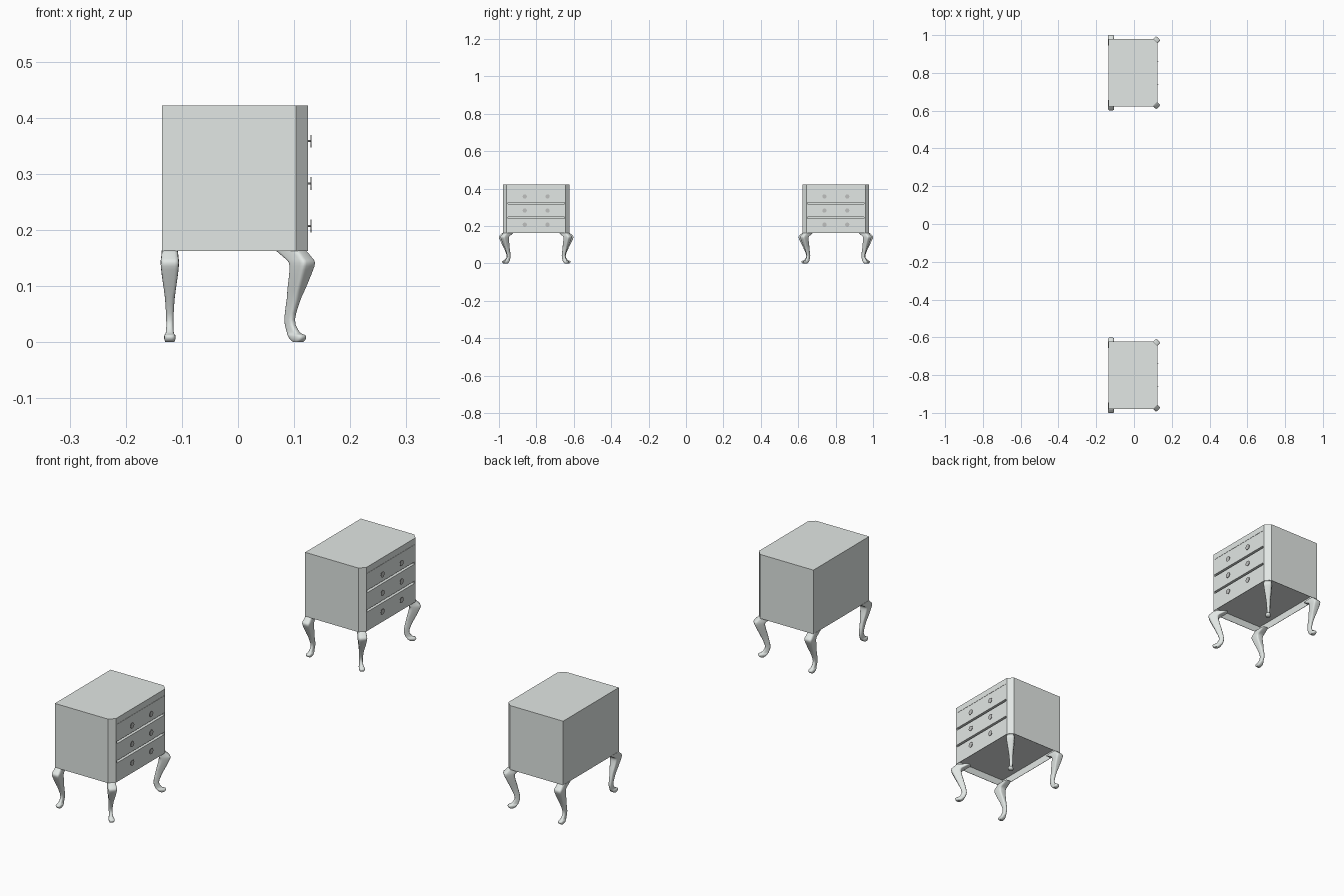
import bpy, bmesh, math
from mathutils import Matrix, Vector

if "Cube" in bpy.data.objects:
    bpy.data.objects.remove(bpy.data.objects["Cube"])


def material(name, colour):
    m = bpy.data.materials.new(name)
    m.diffuse_color = (*colour, 1)
    m.use_nodes = True
    m.node_tree.nodes["Principled BSDF"].inputs["Base Color"].default_value = m.diffuse_color
    return m


grey = material("pale grey paint", (0.76, 0.80, 0.78))
metal = material("mid grey metal", (0.52, 0.53, 0.52))

XB, XF, HW, CH = -0.135, 0.1245, 0.1785, 0.021   # back, front, half width, corner chamfer
ZB, ZT = 0.162, 0.4215
GAP = 0.152                                      # half length of the drawer gaps


def finish(bm, name, mat, smooth=False):
    bmesh.ops.recalc_face_normals(bm, faces=bm.faces)
    me = bpy.data.meshes.new(name)
    bm.to_mesh(me)
    bm.free()
    me.materials.append(mat)
    ob = bpy.data.objects.new(name, me)
    bpy.context.collection.objects.link(ob)
    if smooth:
        bpy.ops.object.select_all(action='DESELECT')
        ob.select_set(True)
        bpy.context.view_layer.objects.active = ob
        bpy.ops.object.shade_smooth_by_angle(angle=math.radians(45))
    return ob


def loft(bm, rings):
    vs = [[bm.verts.new(p) for p in r] for r in rings]
    n = len(vs[0])
    for a, b in zip(vs, vs[1:]):
        for i in range(n):
            j = (i + 1) % n
            bm.faces.new((a[i], a[j], b[j], b[i]))
    bm.faces.new(vs[0][::-1])
    bm.faces.new(vs[-1])


# Cabinet: chamfered prism in bands, drawer gaps pushed in, hollow underside
def cabinet(name, cy):
    bm = bmesh.new()
    foot = [(XB, -HW), (XF - CH, -HW), (XF, -HW + CH), (XF, -GAP),
            (XF, GAP), (XF, HW - CH), (XF - CH, HW), (XB, HW)]
    levels = (ZB, 0.239, 0.2485, 0.317, 0.3265, 0.3955, 0.3968, ZT)
    loft(bm, [[(x, y + cy, z) for x, y in foot] for z in levels])
    bmesh.ops.recalc_face_normals(bm, faces=bm.faces)
    front = [f for f in bm.faces if f.normal.x > 0.9
             and abs(f.calc_center_median().y - cy) < 0.01
             and max(v.co.z for v in f.verts) - min(v.co.z for v in f.verts) < 0.02]
    gaps = [f for f in front if f.calc_center_median().z < 0.35]
    hairline = [f for f in front if f.calc_center_median().z > 0.35]
    bmesh.ops.inset_individual(bm, faces=gaps, thickness=0.0001, depth=-0.013)
    bmesh.ops.inset_individual(bm, faces=hairline, thickness=0.0001, depth=-0.001)
    under = [f for f in bm.faces if f.normal.z < -0.9 and f.calc_center_median().z < ZB + 0.001]
    bmesh.ops.inset_region(bm, faces=under, thickness=0.002, depth=0)
    bmesh.ops.inset_region(bm, faces=under, thickness=0.0001, depth=-0.03)
    bmesh.ops.dissolve_limit(bm, angle_limit=0.001, verts=bm.verts, edges=bm.edges)
    return finish(bm, name, grey)


# Cabriole leg stations: height, inner reach, outer reach, half width
LEG = [(0.000, -0.017, -0.002, 0.008), (0.005, -0.025, 0.004, 0.010),
       (0.012, -0.031, 0.004, 0.010), (0.018, -0.035, -0.009, 0.007),
       (0.040, -0.041, -0.021, 0.0065), (0.080, -0.033, -0.006, 0.009),
       (0.120, -0.022, 0.013, 0.0145), (0.141, -0.021, 0.021, 0.0165),
       (0.152, -0.037, 0.013, 0.0155), (0.163, -0.056, 0.001, 0.0145)]


def spline(rows, steps):
    rows = [Vector(r) for r in rows]
    out = []
    for i in range(len(rows) - 1):
        p0, p1, p2, p3 = rows[max(i - 1, 0)], rows[i], rows[i + 1], rows[min(i + 2, len(rows) - 1)]
        for s in range(steps):
            t = s / steps
            out.append(0.5 * (2 * p1 + (p2 - p0) * t + (2 * p0 - 5 * p1 + 4 * p2 - p3) * t * t
                              + (3 * p1 - p0 - 3 * p2 + p3) * t ** 3))
    return out + [rows[-1]]


def leg(name, x, y, angle):
    bm = bmesh.new()
    place = Matrix.Translation((x, y, 0)) @ Matrix.Rotation(angle, 4, 'Z')
    rings = []
    for z, inner, outer, w in spline(LEG, 3):
        c, d = (inner + outer) / 2, (outer - inner) / 2
        k = 0.38 + 0.25 * (z < 0.09)          # squarer at the knee, rounder below
        ring = []
        for i in range(16):
            a = math.tau * (i + 0.5) / 16
            ca, sa = math.cos(a), math.sin(a)
            px = math.copysign(abs(ca) ** k, ca)
            py = math.copysign(abs(sa) ** k, sa)
            ring.append(place @ Vector((c + d * px, w * py, z)))
        rings.append(ring)
    loft(bm, rings)
    return finish(bm, name, grey, True)


# Drawer knob: thin stem with a flat disc
def knob(name, y, z):
    bm = bmesh.new()
    for radius, x0, x1, n in ((0.0018, XF - 0.001, 0.130, 8), (0.0115, 0.1295, 0.1308, 12)):
        m = Matrix.Translation(((x0 + x1) / 2, y, z)) @ Matrix.Rotation(math.pi / 2, 4, 'Y')
        bmesh.ops.create_cone(bm, cap_ends=True, segments=n, radius1=radius, radius2=radius,
                              depth=x1 - x0, matrix=m)
    return finish(bm, name, metal)


# Two matching bedside cabinets
for side, cy in (("left", -0.801), ("right", 0.801)):
    cabinet(side + "_cabinet", cy)
    for s in (-1, 1):
        tag = "near" if s < 0 else "far"
        leg(f"{side}_front_leg_{tag}", XF - CH / 2, cy + s * (HW - CH / 2), s * math.pi / 4)
        leg(f"{side}_back_leg_{tag}", -0.1215, cy + s * HW, s * math.pi / 2)
        for i, z in enumerate((0.207, 0.2825, 0.358)):
            knob(f"{side}_knob_{tag}_{i + 1}", cy + s * 0.061, z)
